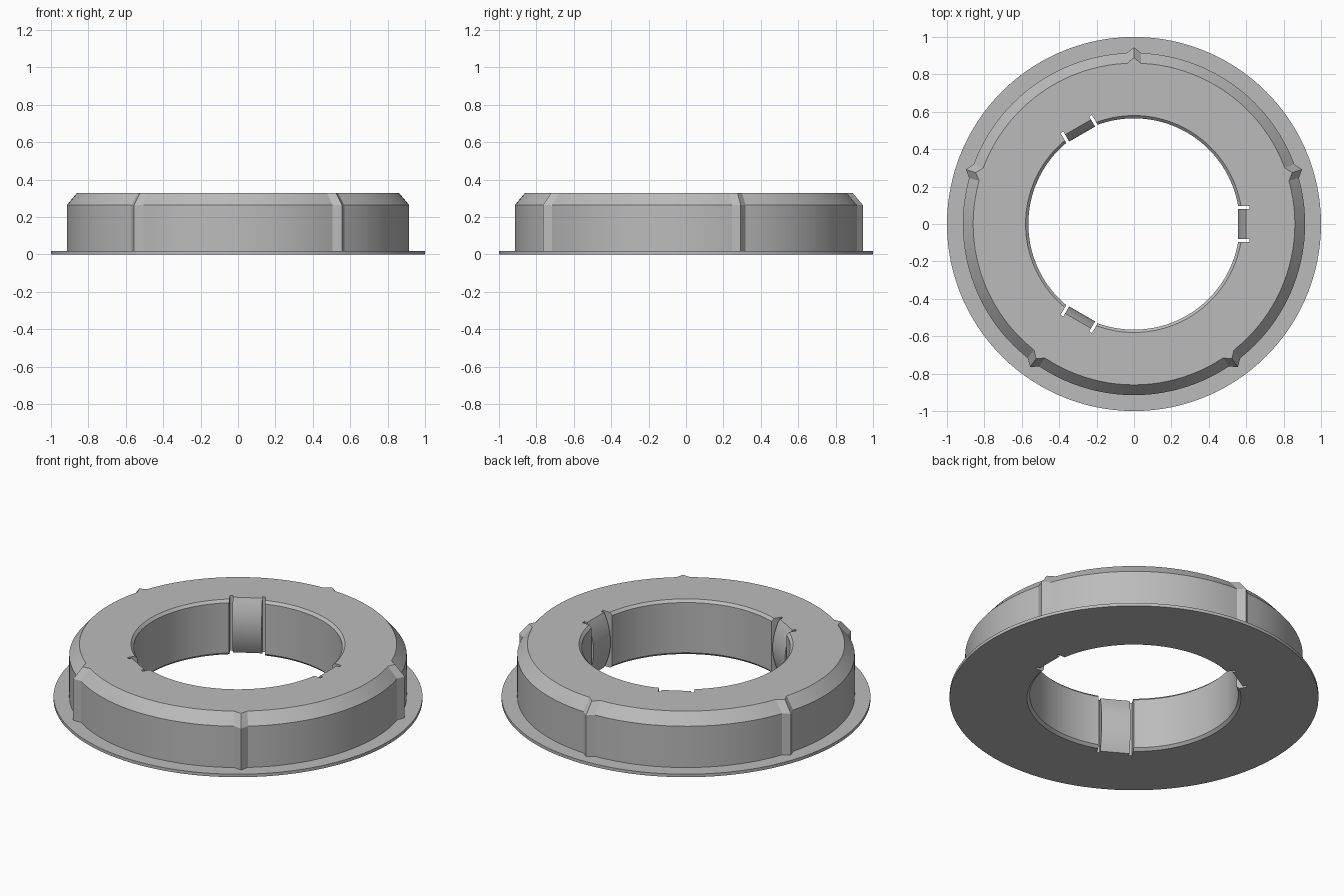
import bpy, bmesh, math
from mathutils import Matrix

if "Cube" in bpy.data.objects:
    bpy.data.objects.remove(bpy.data.objects["Cube"])

grey = bpy.data.materials.new("grey_plastic")
grey.diffuse_color = (0.5, 0.5, 0.5, 1)
grey.use_nodes = True
grey.node_tree.nodes["Principled BSDF"].inputs["Base Color"].default_value = grey.diffuse_color


def make_object(name, bm):
    bmesh.ops.recalc_face_normals(bm, faces=bm.faces)
    mesh = bpy.data.meshes.new(name)
    bm.to_mesh(mesh)
    bm.free()
    mesh.materials.append(grey)
    obj = bpy.data.objects.new(name, mesh)
    bpy.context.collection.objects.link(obj)
    return obj


def activate(obj):
    bpy.ops.object.select_all(action='DESELECT')
    obj.select_set(True)
    bpy.context.view_layer.objects.active = obj


def smooth(obj):
    activate(obj)
    bpy.ops.object.shade_smooth_by_angle(angle=math.radians(22))


# Ring cross-section: radius, height, follows the outer ribs
PROFILE = [(0.58, 0), (1.0, 0), (1.0, 0.018), (0.915, 0.018, 1), (0.915, 0.265, 1),
           (0.86, 0.33, 1), (0.58, 0.33), (0.565, 0.315), (0.565, 0.015)]
RIB_OUT, RIB_HALF = 0.03, 2.4

# Ring with flange, chamfered shoulder and five pointed ribs
bm = bmesh.new()
loops = []
for deg in range(0, 360, 3):
    off = (deg - 18 + 36) % 72 - 36          # degrees from nearest rib
    bump = RIB_OUT if off == 0 else 0
    a = deg
    if abs(off) == 3:                         # pull the rib feet closer
        a = deg - off + math.copysign(RIB_HALF, off)
    a = math.radians(a)
    loops.append([bm.verts.new(((p[0] + bump * (len(p) > 2)) * math.cos(a),
                                (p[0] + bump * (len(p) > 2)) * math.sin(a), p[1]))
                  for p in PROFILE])
n = len(PROFILE)
for i, lo in enumerate(loops):
    hi = loops[(i + 1) % len(loops)]
    for j in range(n):
        k = (j + 1) % n
        bm.faces.new((lo[j], hi[j], hi[k], lo[k]))
ring = make_object("ring_body", bm)

# Three spring tabs in the bore, each in a notch with a slot at either side
for i in range(3):
    turn = Matrix.Rotation(math.radians(120 * i), 4, 'Z')
    bm = bmesh.new()
    bmesh.ops.create_cube(bm, size=1, matrix=turn @ Matrix.Translation((0.517, 0, 0.165))
                          @ Matrix.Diagonal((0.2, 0.194, 0.6, 1)))
    cutter = make_object(f"notch_cutter_{i + 1}", bm)
    cutter.hide_render = True
    mod = ring.modifiers.new("notch", 'BOOLEAN')
    mod.operation, mod.solver, mod.object = 'DIFFERENCE', 'EXACT', cutter
    activate(ring)
    bpy.ops.object.modifier_apply(modifier=mod.name)
    bpy.data.objects.remove(cutter)

    # Tab: side profile bulging into the bore, extruded sideways
    bm = bmesh.new()
    steps = 14
    side = [(0.555 + 0.043 * (2 * s / steps - 1) ** 2, 0.33 * s / steps)
            for s in range(steps + 1)] + [(0.625, 0.33), (0.625, 0)]
    face = bm.faces.new([bm.verts.new((x, -0.08, z)) for x, z in side])
    ext = bmesh.ops.extrude_face_region(bm, geom=[face])
    bmesh.ops.translate(bm, vec=(0, 0.16, 0),
                        verts=[v for v in ext["geom"] if isinstance(v, bmesh.types.BMVert)])
    bm.transform(turn)
    smooth(make_object(f"spring_tab_{i + 1}", bm))

smooth(ring)
